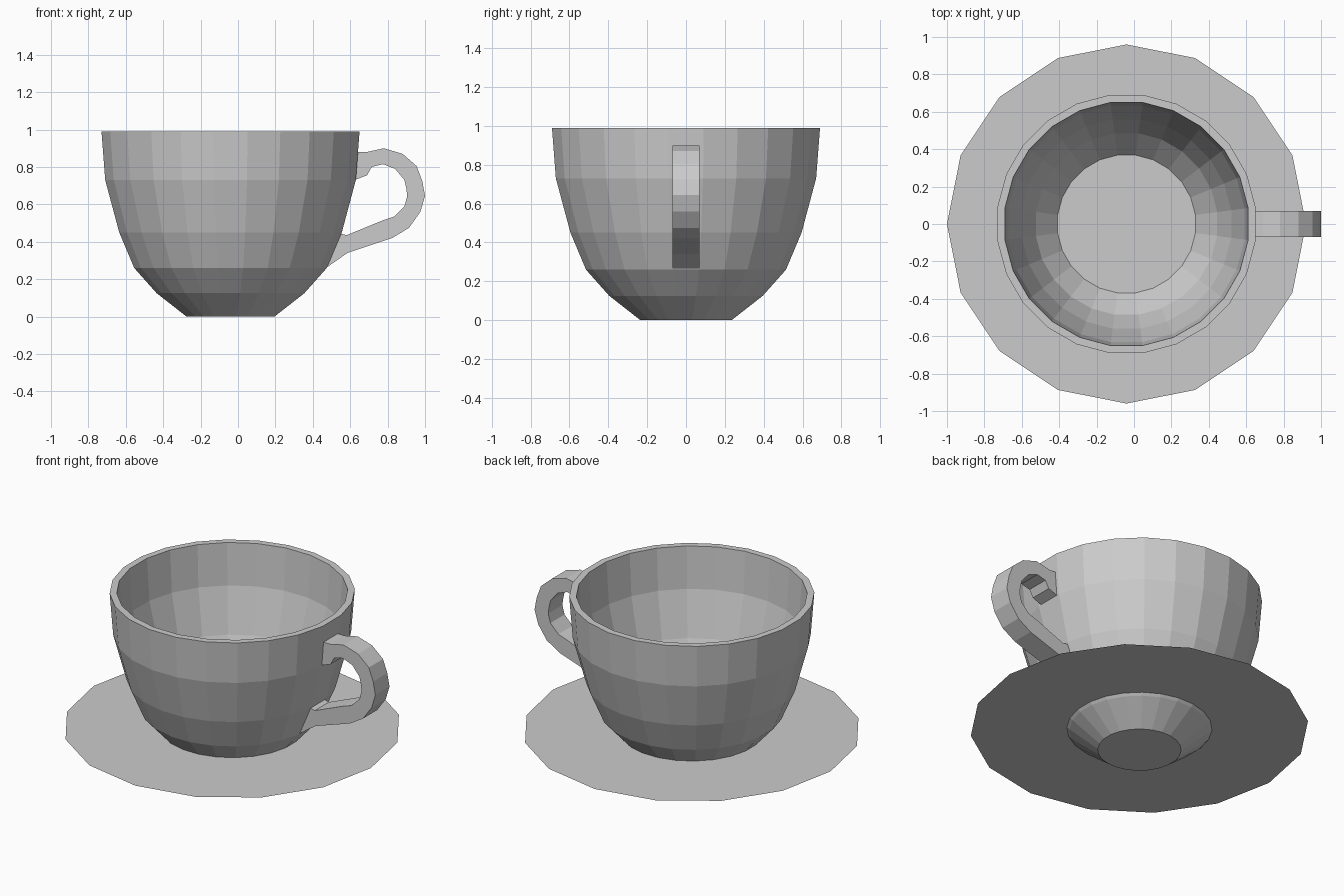
import bpy, bmesh, math

if "Cube" in bpy.data.objects:
    bpy.data.objects.remove(bpy.data.objects["Cube"])

CX = -0.04  # axis of cup and saucer

grey = bpy.data.materials.new("light_grey")
grey.diffuse_color = (0.6, 0.6, 0.6, 1)
grey.use_nodes = True
grey.node_tree.nodes["Principled BSDF"].inputs["Base Color"].default_value = grey.diffuse_color


def finish(name, bm):
    bmesh.ops.recalc_face_normals(bm, faces=bm.faces)
    mesh = bpy.data.meshes.new(name)
    bm.to_mesh(mesh)
    bm.free()
    mesh.materials.append(grey)
    ob = bpy.data.objects.new(name, mesh)
    bpy.context.collection.objects.link(ob)
    return ob


def ring(bm, r, z, sides, offset):
    return [bm.verts.new((CX + r * math.cos((i + offset) * math.tau / sides),
                          r * math.sin((i + offset) * math.tau / sides), z))
            for i in range(sides)]


# Cup: outer wall up, rim, inner wall down (radii measured to the flats)
SIDES = 24
profile = [(0.235, 0), (0.395, 0.125), (0.515, 0.26), (0.595, 0.45), (0.67, 0.73), (0.69, 0.99),
           (0.65, 0.99), (0.632, 0.73), (0.56, 0.455), (0.485, 0.28), (0.36, 0.13), (0.21, 0.04)]
bm = bmesh.new()
k = 1 / math.cos(math.pi / SIDES)
rings = [ring(bm, r * k, z, SIDES, 0.5) for r, z in profile]
for a, b in zip(rings, rings[1:]):
    for i in range(SIDES):
        j = (i + 1) % SIDES
        bm.faces.new((a[i], a[j], b[j], b[i]))
bm.faces.new(rings[0])
bm.faces.new(rings[-1])
finish("cup", bm)

# Saucer: flat sheet with sixteen sides
bm = bmesh.new()
bm.faces.new(ring(bm, 0.96, 0.14, 16, 0))
finish("saucer", bm)

# Handle: outer and inner outline pairs, swept across y
outer = [(0.61, 0.88), (0.69, 0.88), (0.735, 0.89), (0.78, 0.9), (0.88, 0.87), (0.955, 0.805),
         (0.985, 0.725), (1.0, 0.645), (0.975, 0.56), (0.915, 0.475), (0.825, 0.42),
         (0.585, 0.34), (0.47, 0.26)]
inner = [(0.61, 0.725), (0.69, 0.755), (0.715, 0.8), (0.775, 0.815), (0.84, 0.79), (0.89, 0.73),
         (0.9, 0.685), (0.905, 0.645), (0.89, 0.59), (0.835, 0.535), (0.775, 0.515),
         (0.58, 0.435), (0.53, 0.45)]
W = 0.07
bm = bmesh.new()
loops = [[bm.verts.new((x, y, z)) for (x, z), y in ((o, -W), (o, W), (n, W), (n, -W))]
         for o, n in zip(outer, inner)]
for a, b in zip(loops, loops[1:]):
    for i in range(4):
        j = (i + 1) % 4
        bm.faces.new((a[i], a[j], b[j], b[i]))
bm.faces.new(loops[0])
bm.faces.new(loops[-1])
finish("handle", bm)
